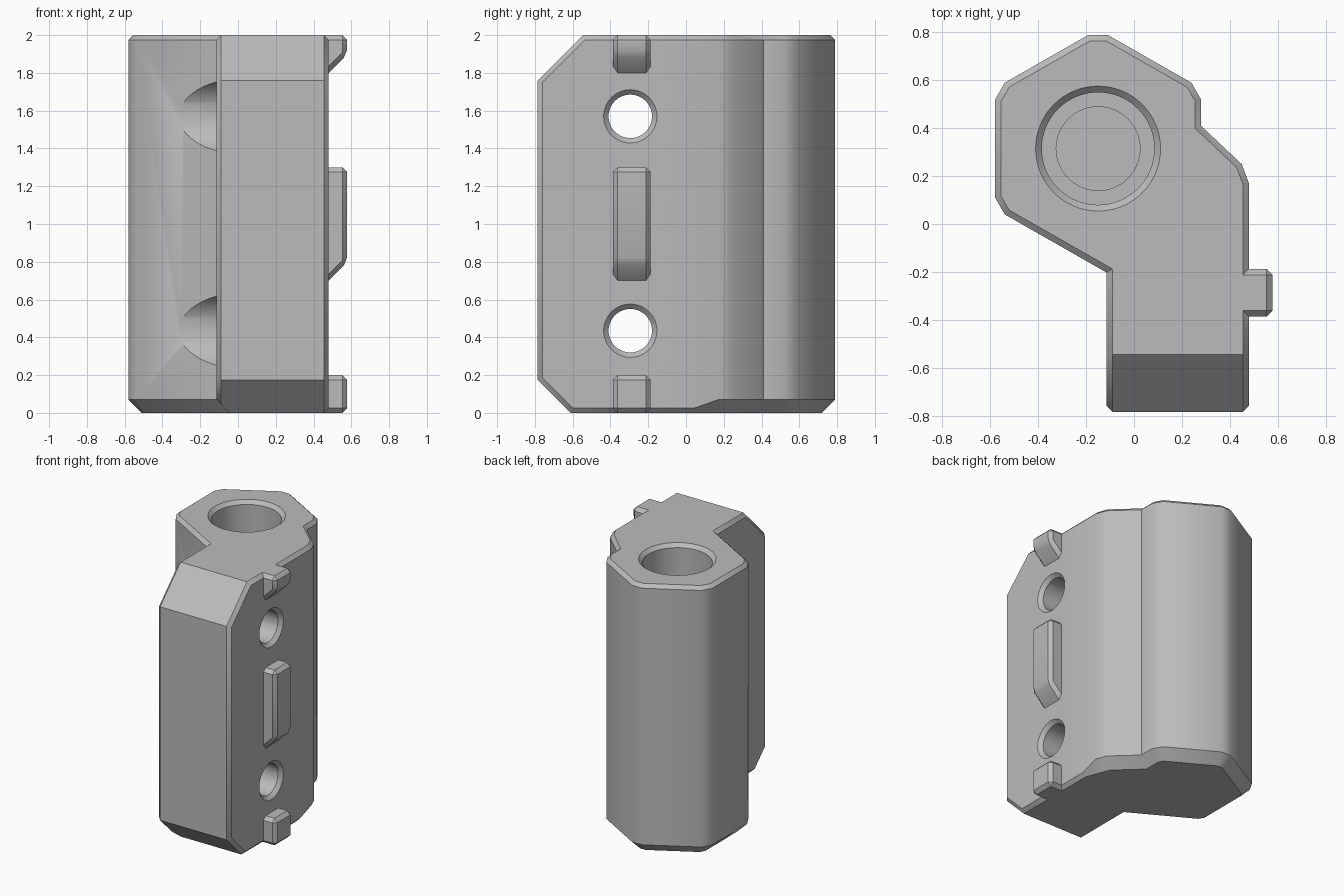
import bpy, bmesh
from mathutils import Vector, Matrix

if "Cube" in bpy.data.objects:
    bpy.data.objects.remove(bpy.data.objects["Cube"], do_unlink=True)

HEIGHT = 2.0
BEVEL = 0.025
FOOT = 0.07

grey = bpy.data.materials.new("plain grey")
grey.use_nodes = True
grey.diffuse_color = (0.5, 0.5, 0.5, 1)
grey.node_tree.nodes["Principled BSDF"].inputs["Base Color"].default_value = (0.5, 0.5, 0.5, 1)


def finish(bm, name):
    bmesh.ops.recalc_face_normals(bm, faces=bm.faces)
    mesh = bpy.data.meshes.new(name)
    bm.to_mesh(mesh)
    bm.free()
    mesh.materials.append(grey)
    obj = bpy.data.objects.new(name, mesh)
    bpy.context.collection.objects.link(obj)
    return obj


def slice_off(bm, point, normal):
    """Remove everything outside a plane and close the cut."""
    geom = bm.verts[:] + bm.edges[:] + bm.faces[:]
    bmesh.ops.bisect_plane(bm, geom=geom, dist=1e-6, plane_co=point,
                           plane_no=normal.normalized(), clear_outer=True)
    bmesh.ops.holes_fill(bm, edges=bm.edges[:], sides=0)


def chamfered_prism(outline, tops, feet):
    """Convex prism, each wall with its own chamfer at top and foot."""
    bm = bmesh.new()
    bmesh.ops.create_cube(bm, size=HEIGHT, matrix=Matrix.Translation((0, 0, HEIGHT / 2)))
    up = Vector((0, 0, 1))
    for i, (x, y) in enumerate(outline):
        nx, ny = outline[(i + 1) % len(outline)]
        n = Vector((ny - y, x - nx, 0)).normalized()
        p = Vector((x, y, 0))
        slice_off(bm, p, n)
        slice_off(bm, p + up * (HEIGHT - tops[i]), n + up)
        slice_off(bm, p + up * feet[i], n - up)
    return bm


def frustum(name, start, axis, length, r1, r2):
    """Round cutter running from start along an axis."""
    axis = Vector(axis)
    bm = bmesh.new()
    mid = Matrix.Translation(Vector(start) + axis * length / 2)
    turn = Vector((0, 0, 1)).rotation_difference(axis).to_matrix().to_4x4()
    bmesh.ops.create_cone(bm, cap_ends=True, segments=64, radius1=r1, radius2=r2,
                          depth=length, matrix=mid @ turn)
    return finish(bm, name)


def combine(target, other, operation):
    mod = target.modifiers.new(operation.lower(), "BOOLEAN")
    mod.operation = operation
    mod.solver = "EXACT"
    mod.object = other
    bpy.context.view_layer.objects.active = target
    bpy.ops.object.modifier_apply(modifier=mod.name)
    bpy.data.objects.remove(other, do_unlink=True)


# Barrel: clipped hexagon, its hidden corner buried in the arm
barrel = [(-0.54, 0.04), (0.0, -0.268), (0.28, 0.0), (0.28, 0.52), (0.24, 0.59),
          (-0.11, 0.79), (-0.19, 0.79), (-0.54, 0.59), (-0.58, 0.52), (-0.58, 0.11)]
body = finish(chamfered_prism(barrel, [BEVEL] * 10, [FOOT] * 10), "mount_body")

# Arm: front wall with deep slopes, diagonal shoulder at the back
LEFT, RIGHT, FRONT = -0.115, 0.48, -0.785
arm = [(LEFT, FRONT), (RIGHT, FRONT), (RIGHT, 0.17), (0.45, 0.25), (0.1, 0.58), (LEFT, 0.5)]
TOP_SLOPE, FOOT_SLOPE = 0.24, 0.175
bm = chamfered_prism(arm, [TOP_SLOPE] + [BEVEL] * 5,
                     [FOOT_SLOPE, BEVEL] + [FOOT] * 4)
# Small bevels where the front wall and its slopes meet the sides
for x, side in ((LEFT, -1), (RIGHT, 1)):
    for z, rise in ((1, 0), (HEIGHT - TOP_SLOPE, 1), (FOOT_SLOPE, -1)):
        face = Vector((0, -1, rise)).normalized()
        slice_off(bm, Vector((x, FRONT, z)) - face * BEVEL, Vector((side, 0, 0)) + face)
combine(body, finish(bm, "arm"), "UNION")

# Locating keys on the side of the arm
KEY_Y, KEY_OUT, KEY_IN = -0.287, 0.578, 0.40
for low, high, ramped in ((0, 0.2, False), (0.7, 1.3, True), (1.8, 2.0, True)):
    ramp = KEY_OUT - RIGHT if ramped else 0
    root = low - (RIGHT - KEY_IN if ramped else 0)
    profile = [(KEY_IN, root), (KEY_OUT, low + ramp), (KEY_OUT, high), (KEY_IN, high)]
    bm = bmesh.new()
    face = bm.faces.new([bm.verts.new((x, KEY_Y - 0.1, z)) for x, z in profile])
    grown = bmesh.ops.extrude_face_region(bm, geom=[face])["geom"]
    bmesh.ops.translate(bm, vec=(0, 0.2, 0),
                        verts=[v for v in grown if isinstance(v, bmesh.types.BMVert)])
    bmesh.ops.recalc_face_normals(bm, faces=bm.faces)
    edges = [e for e in bm.edges if max(v.co.x for v in e.verts) > KEY_IN + 0.01]
    bmesh.ops.bevel(bm, geom=edges, offset=BEVEL, segments=1, affect="EDGES")
    combine(body, finish(bm, "key"), "UNION")

# Blind stepped bore with a chamfered mouth
X, Y = -0.15, 0.315
for start, length, r1, r2 in ((0.3, 2, 0.235, 0.235), (0.15, 1, 0.175, 0.175),
                              (HEIGHT - 0.026, 0.05, 0.235, 0.285)):
    combine(body, frustum("bore", (X, Y, start), (0, 0, 1), length, r1, r2), "DIFFERENCE")

# Two cross holes with chamfered mouths and head pockets
for z in (0.435, 1.57):
    for start, length, r1, r2 in ((-0.7, 1.5, 0.115, 0.115), (-0.8, 0.785, 0.205, 0.205),
                                  (RIGHT - 0.026, 0.05, 0.115, 0.165)):
        cutter = frustum("cross_hole", (start, KEY_Y - 0.008, z), (1, 0, 0), length, r1, r2)
        combine(body, cutter, "DIFFERENCE")

bpy.ops.object.select_all(action="DESELECT")
body.select_set(True)
bpy.context.view_layer.objects.active = body
bpy.ops.object.shade_smooth_by_angle(angle=0.6)
